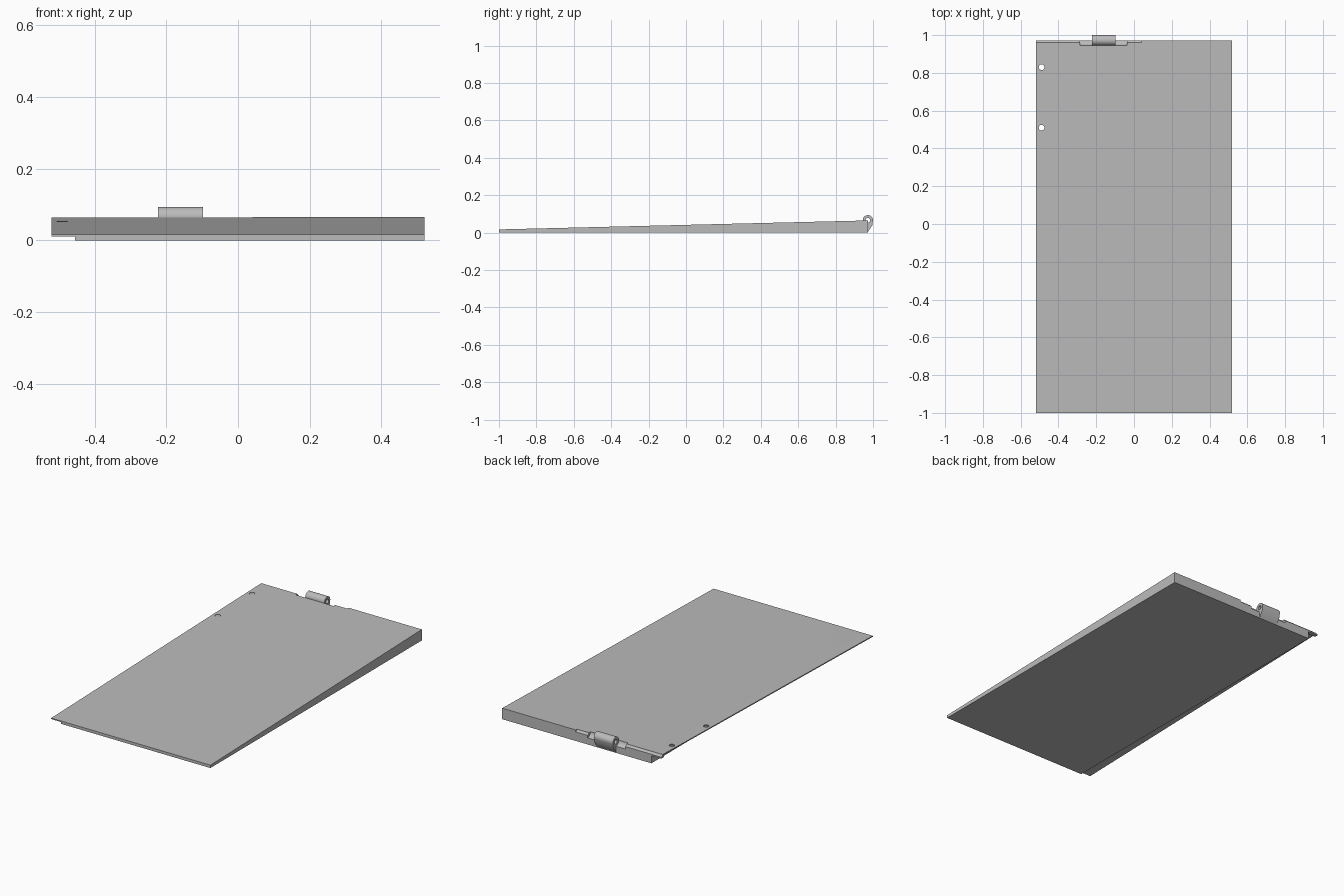
import bpy, bmesh, math

if "Cube" in bpy.data.objects:
    bpy.data.objects.remove(bpy.data.objects["Cube"])

grey = bpy.data.materials.new("light_grey")
grey.diffuse_color = (0.5, 0.5, 0.5, 1)
grey.use_nodes = True
grey.node_tree.nodes["Principled BSDF"].inputs["Base Color"].default_value = grey.diffuse_color

BACK, AXIS_Z = 0.9725, 0.066      # back face and hinge axis
Z0, Z1 = 0.017, 0.065             # top heights, front and back


def extrude(name, profile, x0, x1):
    """Prism with a (y, z) profile running along x."""
    bm = bmesh.new()
    face = bm.faces.new([bm.verts.new((x0, y, z)) for y, z in profile])
    res = bmesh.ops.extrude_face_region(bm, geom=[face])
    verts = [g for g in res["geom"] if isinstance(g, bmesh.types.BMVert)]
    bmesh.ops.translate(bm, verts=verts, vec=(x1 - x0, 0, 0))
    bmesh.ops.recalc_face_normals(bm, faces=bm.faces)
    me = bpy.data.meshes.new(name)
    bm.to_mesh(me)
    bm.free()
    me.materials.append(grey)
    ob = bpy.data.objects.new(name, me)
    bpy.context.collection.objects.link(ob)
    return ob


def rod(name, r, x0, x1, n=32):
    """Cylinder around the hinge axis."""
    pts = [(BACK + r * math.cos(2 * math.pi * i / n),
            AXIS_Z + r * math.sin(2 * math.pi * i / n)) for i in range(n)]
    return extrude(name, pts, x0, x1)


def combine(target, other, operation):
    """Apply a boolean and discard the helper."""
    other.hide_render = True
    mod = target.modifiers.new("bool", "BOOLEAN")
    mod.operation, mod.object, mod.solver = operation, other, "EXACT"
    bpy.context.view_layer.objects.active = target
    bpy.ops.object.modifier_apply(modifier=mod.name)
    bpy.data.objects.remove(other, do_unlink=True)


# Wedge-shaped panel
panel = extrude("wedge_panel", [(-1, 0), (BACK, 0), (BACK, Z1), (-1, Z0)], -0.455, 0.52)

# Thin flange along the left edge, with a deeper lip under the pin channel
T = 0.006
slope = (Z1 - Z0) / (BACK + 1)
y_lip = 0.95
z_lip = Z0 + slope * (y_lip + 1) - T
flange = extrude("side_flange", [(-1, Z0 - T), (y_lip, z_lip), (y_lip, 0.045),
                                 (BACK, 0.045), (BACK, Z1), (-1, Z0)], -0.52, -0.455)
combine(panel, flange, "UNION")

# Clearance pockets on both sides of the knuckle
for x0, x1 in ((-0.285, -0.2225), (-0.0975, -0.038)):
    combine(panel, rod("pocket_cutter", 0.0275, x0, x1), "DIFFERENCE")

# Hinge knuckle and its sloped support
combine(panel, rod("hinge_knuckle", 0.0275, -0.2225, -0.0975), "UNION")
support = extrude("knuckle_support", [(0.955, 0.004), (BACK, 0.004), (0.9965, 0.040),
                                      (0.9985, 0.058), (0.955, 0.058)], -0.2225, -0.0975)
combine(panel, support, "UNION")

# Pin channel through the knuckle and along the back edge
combine(panel, rod("pin_cutter", 0.0125, -0.56, 0.04), "DIFFERENCE")

# Screw holes in the flange
for y in (0.83, 0.51):
    bpy.ops.mesh.primitive_cylinder_add(vertices=24, radius=0.015, depth=0.3,
                                        location=(-0.4895, y, 0.05))
    combine(panel, bpy.context.object, "DIFFERENCE")

# One colour, smooth round surfaces with crisp edges
panel.data.materials.clear()
panel.data.materials.append(grey)
for p in panel.data.polygons:
    p.material_index = 0
bpy.ops.object.select_all(action="DESELECT")
panel.select_set(True)
bpy.context.view_layer.objects.active = panel
bpy.ops.object.shade_smooth_by_angle(angle=math.radians(30))
